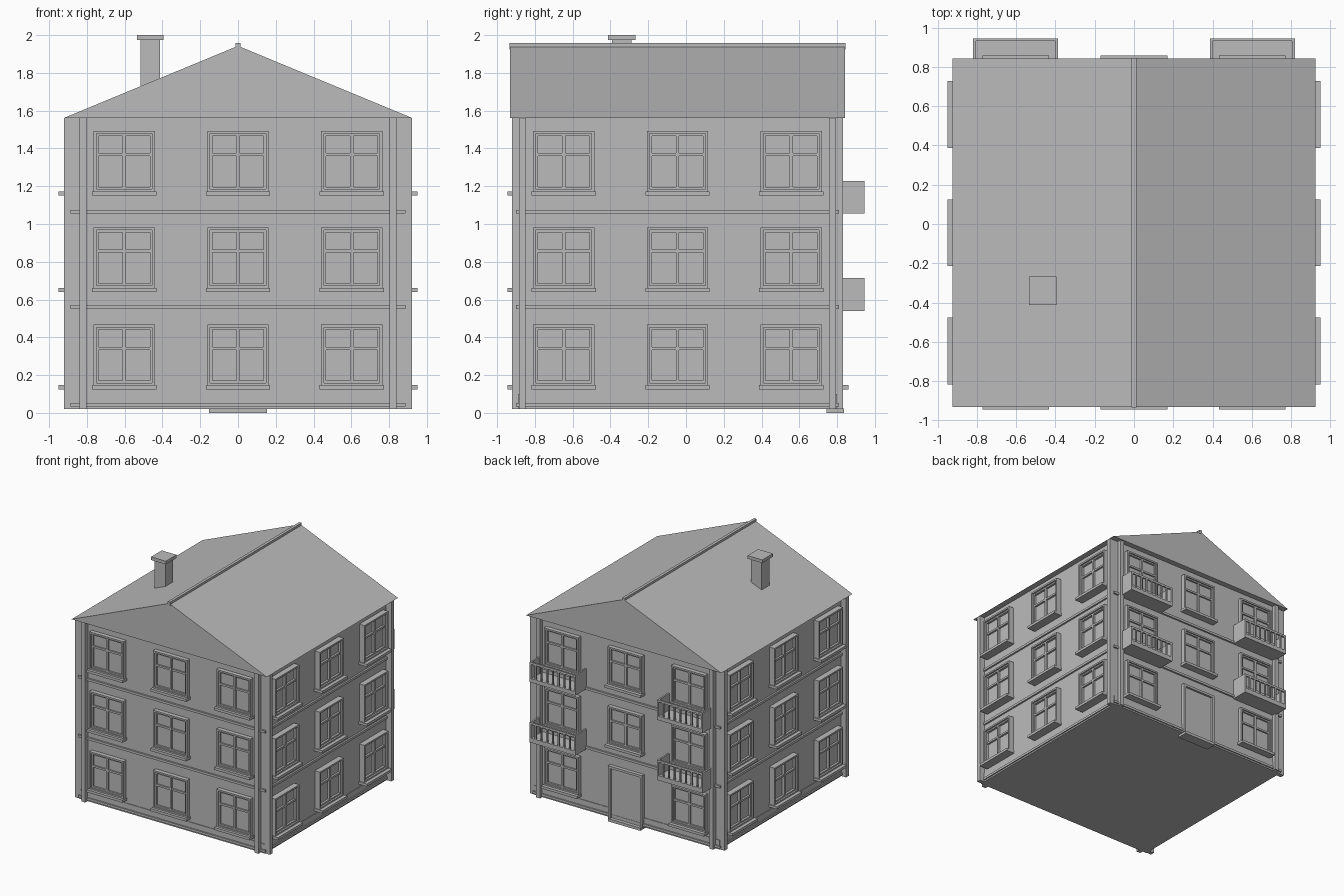
import bpy, bmesh, math
from mathutils import Matrix

cube = bpy.data.objects.get("Cube")
if cube:
    bpy.data.objects.remove(cube, do_unlink=True)

GREY = (0.5, 0.5, 0.5, 1)
mat = bpy.data.materials.new("plain_grey")
mat.use_nodes = True
mat.diffuse_color = GREY
mat.node_tree.nodes["Principled BSDF"].inputs["Base Color"].default_value = GREY


def box(bm, x, y, z):
    """Add a box given as (low, high) along each axis."""
    new = bmesh.ops.create_cube(bm, size=1)["verts"]
    for v in new:
        v.co = [r[0] if c < 0 else r[1] for c, r in zip(v.co, (x, y, z))]


def finish(name, bm, place=None):
    me = bpy.data.meshes.new(name)
    bm.to_mesh(me)
    bm.free()
    me.materials.append(mat)
    ob = bpy.data.objects.new(name, me)
    if place:
        ob.matrix_world = place
    bpy.context.scene.collection.objects.link(ob)
    return ob


def part(name, *boxes):
    bm = bmesh.new()
    for b in boxes:
        box(bm, *b)
    return finish(name, bm)


# Wall core extents
WX, FRONT, BACK = 0.872, -0.885, 0.795
EAVE, BASE = 1.56, 0.02
MID = (FRONT + BACK) / 2


def shell(grow, z0, z1):
    return ((-WX - grow, WX + grow), (FRONT - grow, BACK + grow), (z0, z1))


part("walls", shell(0, BASE, EAVE))
part("plinth", shell(0.005, BASE, 0.1))
part("floor_bands", *[shell(0.015, z, z + 0.02) for z in (0.033, 0.55, 1.055)])

# Corner pilasters
pilasters = []
for s in (-1, 1):
    px = tuple(sorted((s * 0.802, s * 0.839)))
    sx = tuple(sorted((s * 0.8, s * 0.922)))
    pilasters += [(px, (-0.922, -0.8), (BASE, EAVE)),
                  (px, (0.7, 0.83), (BASE, EAVE)),
                  (sx, (FRONT, FRONT + 0.036), (BASE, EAVE)),
                  (sx, (BACK - 0.038, BACK), (BASE, EAVE))]
part("corner_pilasters", *pilasters)

# Gable roof and ridge cap
R0, R1 = -0.931, 0.843
bm = bmesh.new()
gable = [bm.verts.new(p) for p in
         ((-0.925, R0, EAVE), (0.925, R0, EAVE), (0, R0, 1.943))]
face = bm.faces.new(gable)
ext = bmesh.ops.extrude_face_region(bm, geom=[face])["geom"]
bmesh.ops.translate(bm, vec=(0, R1 - R0, 0),
                    verts=[g for g in ext if isinstance(g, bmesh.types.BMVert)])
bmesh.ops.recalc_face_normals(bm, faces=bm.faces)
finish("roof", bm)
part("ridge_cap", ((-0.012, 0.012), (R0 - 0.004, R1 + 0.002), (1.925, 1.957)))

# Chimney
part("chimney", ((-0.515, -0.412), (-0.393, -0.288), (1.65, 1.98)),
     ((-0.535, -0.395), (-0.412, -0.268), (1.973, 2.0)))


def window_mesh(depth, reach):
    """Window facing -y, its frame bottom centre on the wall at the origin."""
    bm = bmesh.new()
    w, h, t = 0.162, 0.322, 0.014

    def ring(w, z0, z1, t, d):
        for s in (-1, 1):
            box(bm, tuple(sorted((s * w, s * (w - t)))), (-d, 0.01), (z0, z1))
        for z in (z0, z1 - t):
            box(bm, (t - w, w - t), (-d, 0.01), (z, z + t))

    ring(w, 0, h, t, depth)                            # outer casing
    ring(w - t, t, h - t, 0.012, depth * 0.7)          # sash
    box(bm, (-0.009, 0.009), (-depth * 0.7, 0.01), (t, h - t))
    box(bm, (t - w, w - t), (-depth * 0.65, 0.01), (0.189, 0.205))
    box(bm, (t - w, w - t), (-depth * 0.3, 0.01), (t, h - t))  # pane
    box(bm, (-0.17, 0.17), (-reach, 0.01), (-0.02, 0.002))     # sill
    return bm


# Windows on all four sides, with the door bay left free
SILLS = (0.145, 0.66, 1.17)
SIDES = {"front": (0, (0, FRONT), 0.036, 0.059),
         "back": (math.pi, (0, BACK), 0.036, 0.064),
         "right": (-math.pi / 2, (-WX, MID), 0.048, 0.078),
         "left": (math.pi / 2, (WX, MID), 0.048, 0.078)}
for side, (angle, (cx, cy), depth, reach) in SIDES.items():
    for row, z in enumerate(SILLS):
        for col in (-1, 0, 1):
            if side == "back" and row == 0 and col == 0:
                continue
            place = (Matrix.Translation((cx, cy, z)) @ Matrix.Rotation(angle, 4, 'Z')
                     @ Matrix.Translation((col * 0.602, 0, 0)))
            finish(f"{side}_window_{row + 1}_{col + 2}", window_mesh(depth, reach), place)

# Back door and step
part("door", ((-0.14, 0.14), (BACK - 0.02, BACK + 0.012), (BASE, 0.455)))
part("door_frame",
     *[(tuple(sorted((s * 0.162, s * 0.14))), (BACK - 0.02, 0.825), (BASE, 0.47))
       for s in (-1, 1)],
     ((-0.14, 0.14), (BACK - 0.02, 0.825), (0.45, 0.47)))
part("door_step", ((-0.153, 0.153), (BACK - 0.05, 0.836), (0, 0.024)))

# Back balconies
OUT, HALF, T, BARS = 0.945, 0.216, 0.014, 8
for cx in (-0.603, 0.603):
    for level, (z0, z1, top) in enumerate(((0.54, 0.579, 0.713), (1.055, 1.088, 1.228))):
        lo, hi = cx - HALF, cx + HALF
        rail = (OUT - T, OUT)
        boxes = [((lo, hi), (BACK - 0.01, OUT), (z0, z1)),
                 ((lo, lo + T), (BACK - 0.01, OUT), (z1, top)),
                 ((hi - T, hi), (BACK - 0.01, OUT), (z1, top)),
                 ((lo, hi), rail, (top - 0.018, top))]
        for i in range(1, BARS):
            x = lo + 2 * HALF * i / BARS
            boxes.append(((x - 0.006, x + 0.006), rail, (z1, top - 0.018)))
        part(f"balcony_{level + 2}_{'left' if cx > 0 else 'right'}", *boxes)
